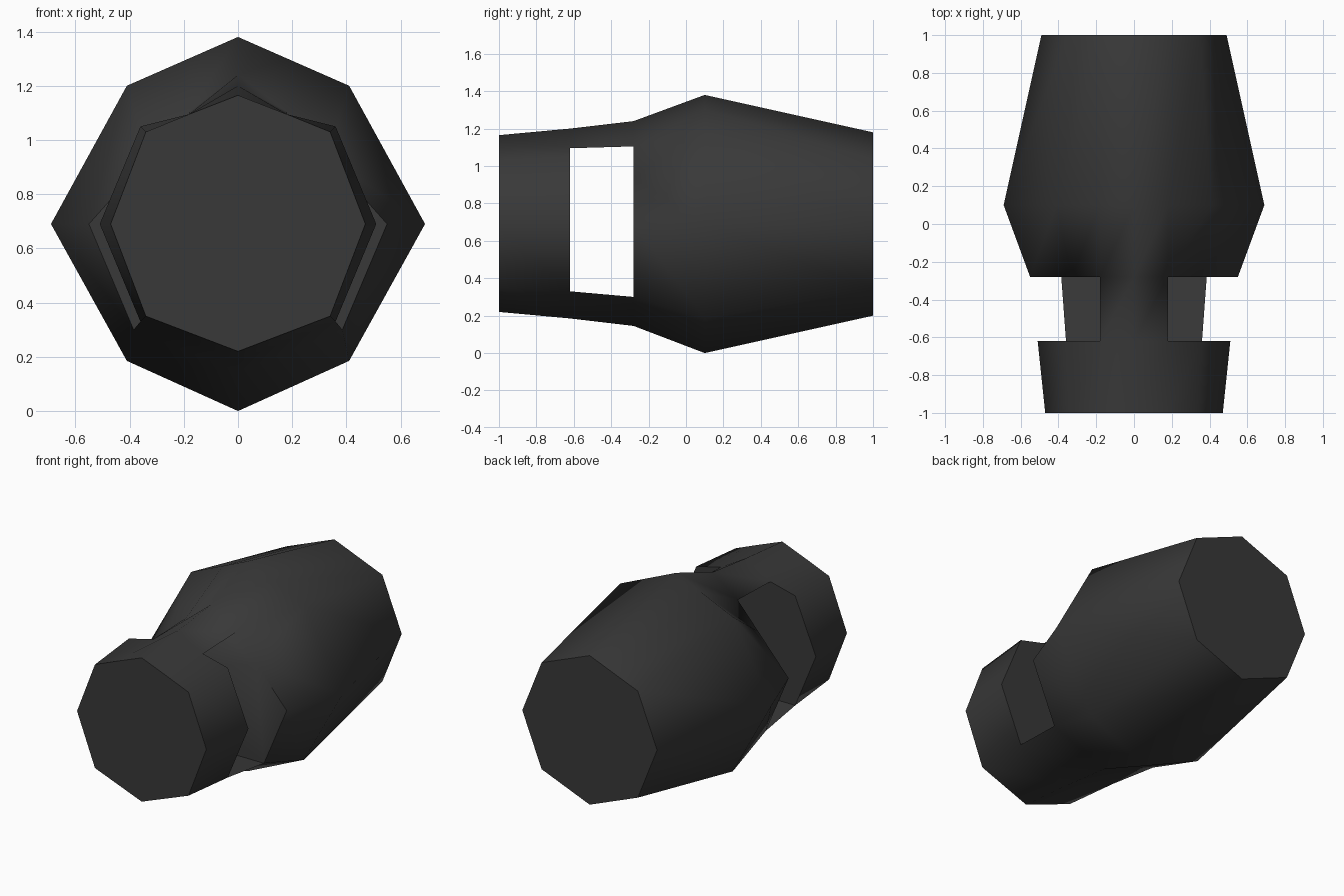
import bpy, bmesh, math

if "Cube" in bpy.data.objects:
    bpy.data.objects.remove(bpy.data.objects["Cube"])

mat = bpy.data.materials.new("dark_iron")
mat.diffuse_color = (0.04, 0.04, 0.04, 1)
mat.use_nodes = True
mat.node_tree.nodes["Principled BSDF"].inputs["Base Color"].default_value = mat.diffuse_color

# Cross-sections along y: right half from top ridge to bottom ridge (x, z)
sections = [
    (-1.00, [(0, 1.165), (.18, 1.095), (.34, 1.03), (.47, .69), (.34, .35), (0, .22)]),
    (-0.62, [(0, 1.20), (.18, 1.095), (.36, 1.05), (.51, .69), (.36, .33), (0, .185)]),
    (-0.28, [(0, 1.24), (.18, 1.105), (.33, .937), (.55, .69), (.385, .30), (0, .145)]),
    (0.10, [(0, 1.38), (.18, 1.301), (.41, 1.20), (.69, .69), (.41, .185), (0, 0)]),
    (1.00, [(0, 1.18), (.18, 1.108), (.35, 1.04), (.49, .69), (.35, .34), (0, .20)]),
]

bm = bmesh.new()
rings = []
for y, half in sections:
    outline = half + [(-x, z) for x, z in half[4:0:-1]]
    rings.append([bm.verts.new((x, y, z)) for x, z in outline])

# Outer skin, leaving the handle slot open on both sides
open_sides = {1, 2, 3, 6, 7, 8}
for s in range(len(rings) - 1):
    a, b = rings[s], rings[s + 1]
    for i in range(10):
        if s == 1 and i in open_sides:
            continue
        j = (i + 1) % 10
        bm.faces.new((a[i], a[j], b[j], b[i]))

# Striking face and back face
bm.faces.new(rings[0])
bm.faces.new(rings[-1])

# Slot: end walls, ceiling and floor
front, back = rings[1], rings[2]
for r in (front, back):
    bm.faces.new([r[i] for i in (1, 2, 3, 4, 6, 7, 8, 9)])
for i, j in ((1, 9), (4, 6)):
    bm.faces.new((front[i], front[j], back[j], back[i]))

bmesh.ops.recalc_face_normals(bm, faces=bm.faces)
mesh = bpy.data.meshes.new("hammer_head")
bm.to_mesh(mesh)
bm.free()
mesh.materials.append(mat)
obj = bpy.data.objects.new("hammer_head", mesh)
bpy.context.collection.objects.link(obj)

# Soft sides, crisp ends and slot
bpy.context.view_layer.objects.active = obj
obj.select_set(True)
bpy.ops.object.shade_smooth_by_angle(angle=math.radians(62))
